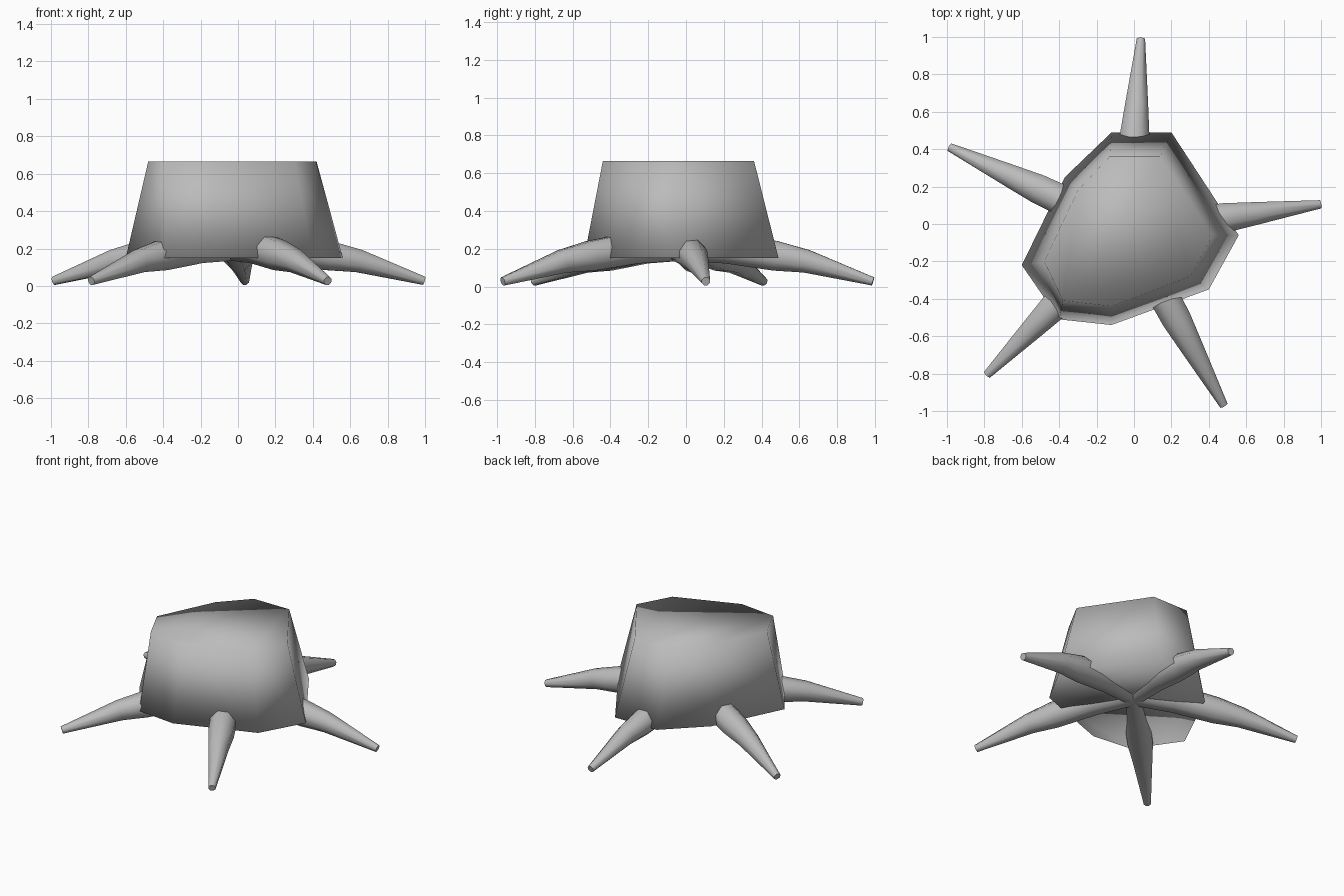
import bpy, bmesh, math
from mathutils import Vector

if "Cube" in bpy.data.objects:
    bpy.data.objects.remove(bpy.data.objects["Cube"], do_unlink=True)

grey = bpy.data.materials.new("plain_grey")
grey.use_nodes = True
grey.diffuse_color = (0.5, 0.5, 0.5, 1)
grey.node_tree.nodes["Principled BSDF"].inputs["Base Color"].default_value = (0.5, 0.5, 0.5, 1)


def loft(name, rings, sharp_caps):
    """Skin a list of closed rings, cap both ends and shade smooth."""
    bm = bmesh.new()
    loops = [[bm.verts.new(p) for p in ring] for ring in rings]
    n = len(loops[0])
    for a, b in zip(loops, loops[1:]):
        for i in range(n):
            j = (i + 1) % n
            bm.faces.new((a[i], a[j], b[j], b[i]))
    caps = [bm.faces.new(loops[0]), bm.faces.new(loops[-1])]
    bmesh.ops.recalc_face_normals(bm, faces=bm.faces)
    for face in bm.faces:
        face.smooth = True
    if sharp_caps:
        for cap in caps:
            for edge in cap.edges:
                edge.smooth = False
    mesh = bpy.data.meshes.new(name)
    bm.to_mesh(mesh)
    bm.free()
    mesh.materials.append(grey)
    obj = bpy.data.objects.new(name, mesh)
    bpy.context.collection.objects.link(obj)
    return obj


# Trunk: irregular eight-sided block, tapering upward, softly shaded all over
base = [(-.12, .49), (.20, .49), (.56, -.06), (.40, -.35),
        (-.12, -.54), (-.40, -.51), (-.60, -.22), (-.37, .25)]
top = [(-.13, .36), (.14, .36), (.42, -.06), (.30, -.28),
       (-.12, -.44), (-.38, -.41), (-.48, -.20), (-.30, .18)]
loft("trunk", [[(x, y, .15) for x, y in base],
               [(x, y, .665) for x, y in top]], False)

# Roots: bent tapering limbs spreading from the middle of the base
HUB = Vector((-.03, -.04))
SIDES = 8
# fraction of the way to the tip, height, radius
PROFILE = [(0, .215, .085), (.25, .205, .09), (.5, .162, .085),
           (.66, .133, .066), (1, .027, .024)]


def root(name, tip):
    out = Vector(tip) - HUB
    side = Vector((-out.y, out.x, 0)).normalized()
    centres = [Vector((*(HUB + out * f), z)) for f, z, r in PROFILE]
    rings = []
    for k, c in enumerate(centres):
        ahead = centres[min(k + 1, len(centres) - 1)]
        behind = centres[max(k - 1, 0)]
        along = (ahead - behind).normalized()
        up = along.cross(side)
        r = PROFILE[k][2]
        angles = [math.tau * (i + .5) / SIDES for i in range(SIDES)]
        rings.append([c + r * (math.cos(a) * side + math.sin(a) * up) for a in angles])
    loft(name, rings, True)


for name, tip in {"back_root": (.037, .99), "right_back_root": (-.985, .41),
                  "right_front_root": (-.785, -.805), "left_front_root": (.48, -.97),
                  "left_root": (.995, .105)}.items():
    root(name, tip)
